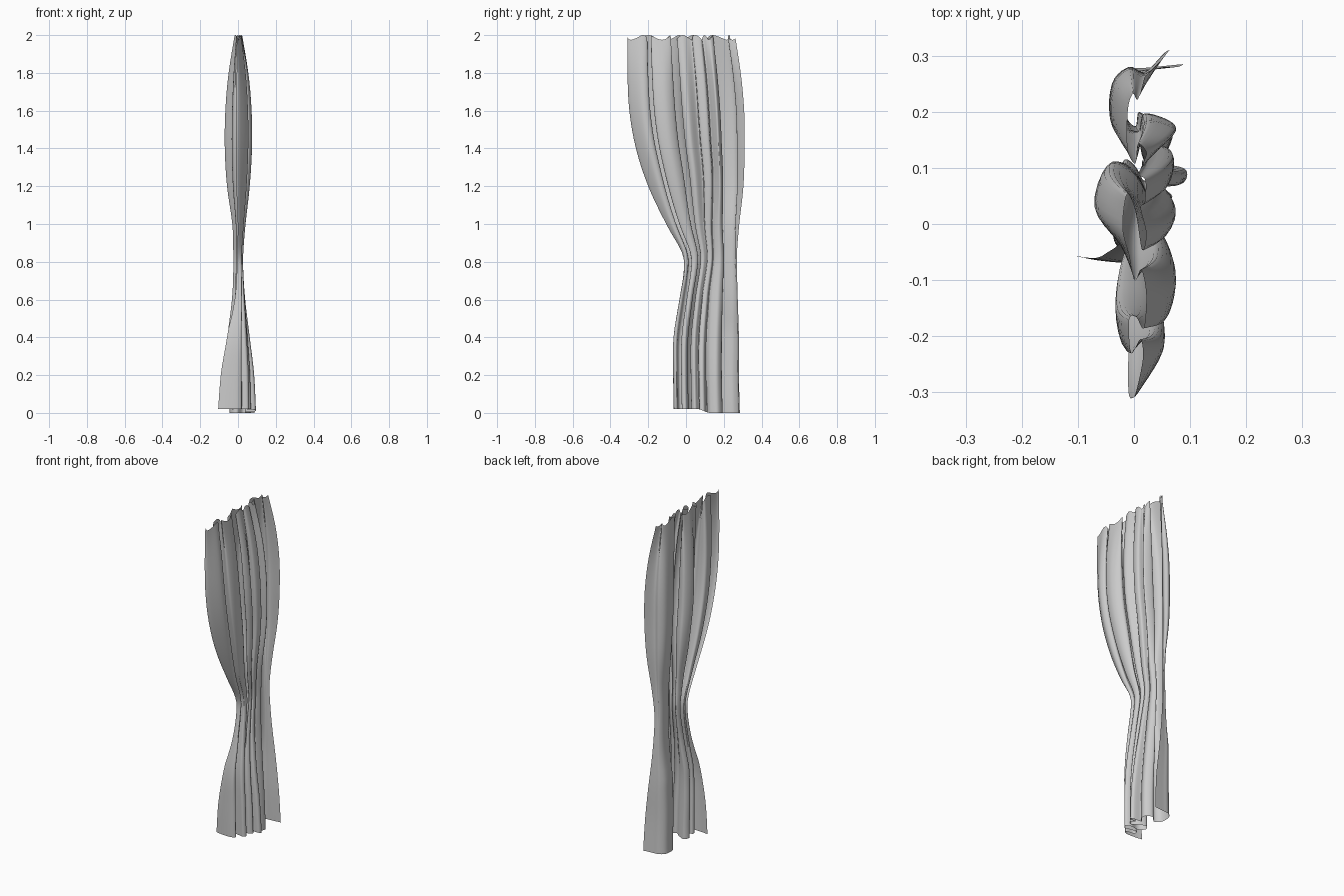
import bpy, math

if "Cube" in bpy.data.objects:
    bpy.data.objects.remove(bpy.data.objects["Cube"])

# Pleat outline (x, y) across the upper billow and along the bottom hem
BILLOW = [(-.012, -.265), (.008, -.255), (.05, -.195), (.035, -.16), (-.02, -.185), (-.032, -.125),
          (.01, -.12), (.055, -.14), (.07, -.08), (.04, -.035), (0, -.055), (-.03, -.01),
          (-.07, .04), (-.045, .1), (.005, .07), (.045, 0), (.07, .03), (.035, .075),
          (.06, .085), (.065, .125), (.025, .135), (.05, .155), (.07, .175), (.02, .19),
          (.005, .155), (-.04, .18), (-.04, .25), (-.01, .28), (.02, .27), (.06, .31)]
HEM = [(-.105, -.055), (-.06, -.062), (0, -.062), (.02, -.045), (-.03, -.035), (-.03, -.01),
       (.015, -.015), (.05, -.02), (.06, 0), (.03, .015), (-.01, .01), (-.035, .02),
       (-.05, .045), (-.03, .07), (.01, .055), (.045, .03), (.07, .05), (.05, .07),
       (.09, .075), (.092, .1), (.04, .112), (.06, .13), (.07, .17), (.03, .195),
       (-.005, .16), (-.04, .185), (-.04, .245), (-.01, .275), (.03, .28), (.09, .286)]

# Silhouette by height: z, x min, x max, y min, y max
SHAPE = [(0, -.105, .095, -.065, .285), (.2, -.09, .085, -.068, .28), (.4, -.058, .062, -.066, .28),
         (.6, -.032, .038, -.035, .274), (.75, -.025, .028, -.012, .27), (.85, -.025, .028, -.022, .27),
         (1, -.03, .04, -.105, .282), (1.2, -.058, .062, -.2, .304), (1.4, -.07, .074, -.265, .31),
         (1.6, -.067, .072, -.3, .308), (1.8, -.05, .055, -.31, .29), (2, -.02, .022, -.31, .262)]


def cr(p, t):
    """Catmull-Rom blend of four tuples"""
    return [.5 * (2 * b + (c - a) * t + (2 * a - 5 * b + 4 * c - d) * t * t
                  + (3 * b - a - 3 * c + d) * t ** 3) for a, b, c, d in zip(*p)]


def smooth(keys, steps):
    n, out = len(keys), []
    for i in range(n - 1):
        p = [keys[max(i - 1, 0)], keys[i], keys[i + 1], keys[min(i + 2, n - 1)]]
        out += [cr(p, s / steps) for s in range(steps)]
    return out + [list(keys[-1])]


def fit(vals, lo, hi):
    a, b = min(vals), max(vals)
    return [lo + (v - a) / (b - a) * (hi - lo) for v in vals]


def ease(z, lo, hi):
    t = min(max((z - lo) / (hi - lo), 0), 1)
    return t * t * (3 - 2 * t)


billow, hem = smooth(BILLOW, 5), smooth(HEM, 5)
rows = smooth(SHAPE, 4)
verts, faces = [], []
n = len(billow)
for z, x0, x1, y0, y1 in rows:
    # depth of folds turns into the billow early, their spacing only above the tie
    wx, wy = ease(z, 0, .9), ease(z, .6, 1.35)
    xs = fit([h[0] + (p[0] - h[0]) * wx for h, p in zip(hem, billow)], x0, x1)
    ys = fit([h[1] + (p[1] - h[1]) * wy for h, p in zip(hem, billow)], y0, y1)
    for i in range(n):
        # uneven gathered top and slightly lifted front part of the hem
        top = max(0, (z - 1.75) / .25) * .025 * (.5 - .5 * math.cos(i * .55))
        lift = max(0, 1 - z / .4) * .02 * (1 - ease(ys[i], .06, .13))
        verts.append((xs[i], ys[i], z - top + lift))
for r in range(len(rows) - 1):
    for i in range(n - 1):
        a = r * n + i
        faces.append((a, a + 1, a + n + 1, a + n))

# Tied-back curtain
mesh = bpy.data.meshes.new("curtain")
mesh.from_pydata(verts, [], faces)
mesh.update()
curtain = bpy.data.objects.new("curtain", mesh)
bpy.context.collection.objects.link(curtain)
bpy.context.view_layer.objects.active = curtain
curtain.select_set(True)
bpy.ops.object.shade_smooth_by_angle(angle=math.radians(60))
